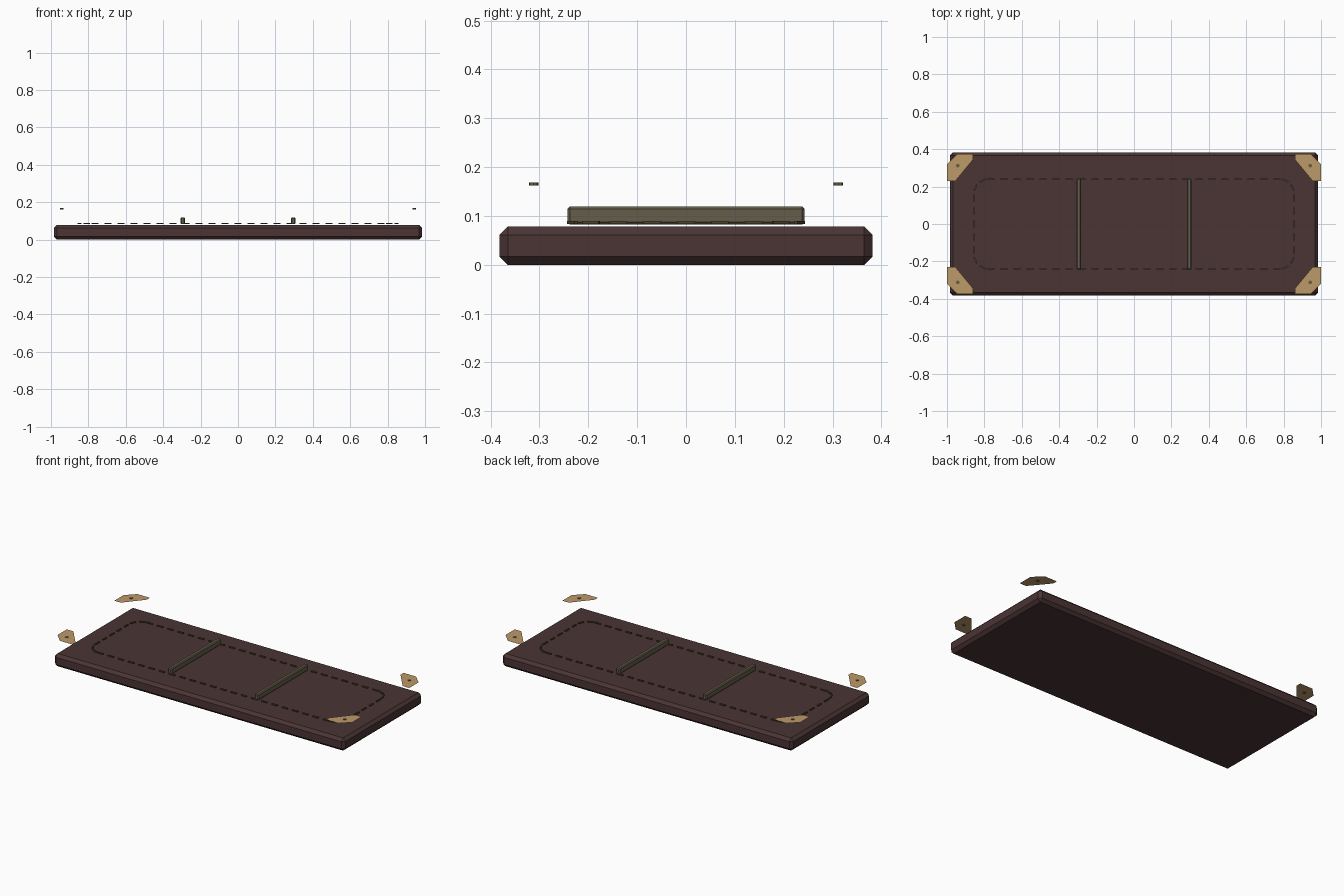
import bpy, bmesh, math
from mathutils import Matrix, Vector

default = bpy.data.objects.get("Cube")
if default:
    bpy.data.objects.remove(default, do_unlink=True)


def material(name, colour):
    m = bpy.data.materials.new(name)
    m.use_nodes = True
    m.diffuse_color = (*colour, 1)
    bsdf = m.node_tree.nodes["Principled BSDF"]
    bsdf.inputs["Base Color"].default_value = (*colour, 1)
    return m


leather = material("dark_leather", (0.07, 0.035, 0.035))
brass = material("brass", (0.5, 0.32, 0.14))
olive = material("dull_olive", (0.13, 0.11, 0.07))
thread = material("dark_thread", (0.085, 0.06, 0.03))


def finish(name, bm, mat):
    mesh = bpy.data.meshes.new(name)
    bm.to_mesh(mesh)
    bm.free()
    mesh.materials.append(mat)
    ob = bpy.data.objects.new(name, mesh)
    bpy.context.collection.objects.link(ob)
    return ob


def add_box(bm, centre, size, angle=0):
    matrix = (Matrix.Translation(centre) @ Matrix.Rotation(angle, 4, 'Z')
              @ Matrix.Diagonal((*size, 1)))
    bmesh.ops.create_cube(bm, size=1, matrix=matrix)


def bevelled_box(name, centre, size, bevel, mat):
    bm = bmesh.new()
    add_box(bm, centre, size)
    bmesh.ops.bevel(bm, geom=bm.edges[:], offset=bevel, segments=1, affect='EDGES')
    return finish(name, bm, mat)


# Padded slab and the two raised cross bars
bevelled_box("slab", (0, 0, 0.039), (1.97, 0.764, 0.078), 0.017, leather)
for side, x in (("left", 0.295), ("right", -0.295)):
    bevelled_box(side + "_bar", (x, 0, 0.101), (0.025, 0.486, 0.037), 0.005, olive)

# Dashed stitching: straight rows, then two dashes round each corner
HALF_X, HALF_Y, RADIUS, PITCH, Z = 0.855, 0.24, 0.08, 0.0695, 0.0865
bm = bmesh.new()
dash = (0.036, 0.008, 0.007)
for s in (-1, 1):
    for i in range(-11, 12):
        add_box(bm, (i * PITCH, s * HALF_Y, Z), dash)
    for i in range(-2, 3):
        add_box(bm, (s * HALF_X, i * PITCH, Z), dash, math.pi / 2)
    for t in (-1, 1):
        for a in (math.radians(25), math.radians(65)):
            at = Vector((s * (HALF_X - RADIUS + RADIUS * math.cos(a)),
                         t * (HALF_Y - RADIUS + RADIUS * math.sin(a)), Z))
            add_box(bm, at, dash, s * t * (a + math.pi / 2))
finish("stitching", bm, thread)

# Thin floating corner plates, each with a rivet
OUTLINE = [(1, 0.23), (1, 0.32), (0.945, 0.375), (0.86, 0.375), (0.86, 0.345), (0.955, 0.23)]
for depth, t in (("front", -1), ("back", 1)):
    for side, s in (("left", 1), ("right", -1)):
        bm = bmesh.new()
        face = bm.faces.new([bm.verts.new((s * x, t * y, 0.165)) for x, y in OUTLINE])
        face.normal_update()
        if face.normal.z < 0:
            face.normal_flip()
        finish(f"{depth}_{side}_corner_plate", bm, brass)
        bm = bmesh.new()
        bmesh.ops.create_cone(bm, cap_ends=True, segments=8, radius1=0.01, radius2=0.01,
                              depth=0.006, matrix=Matrix.Translation((s * 0.942, t * 0.312, 0.165)))
        finish(f"{depth}_{side}_rivet", bm, olive)
